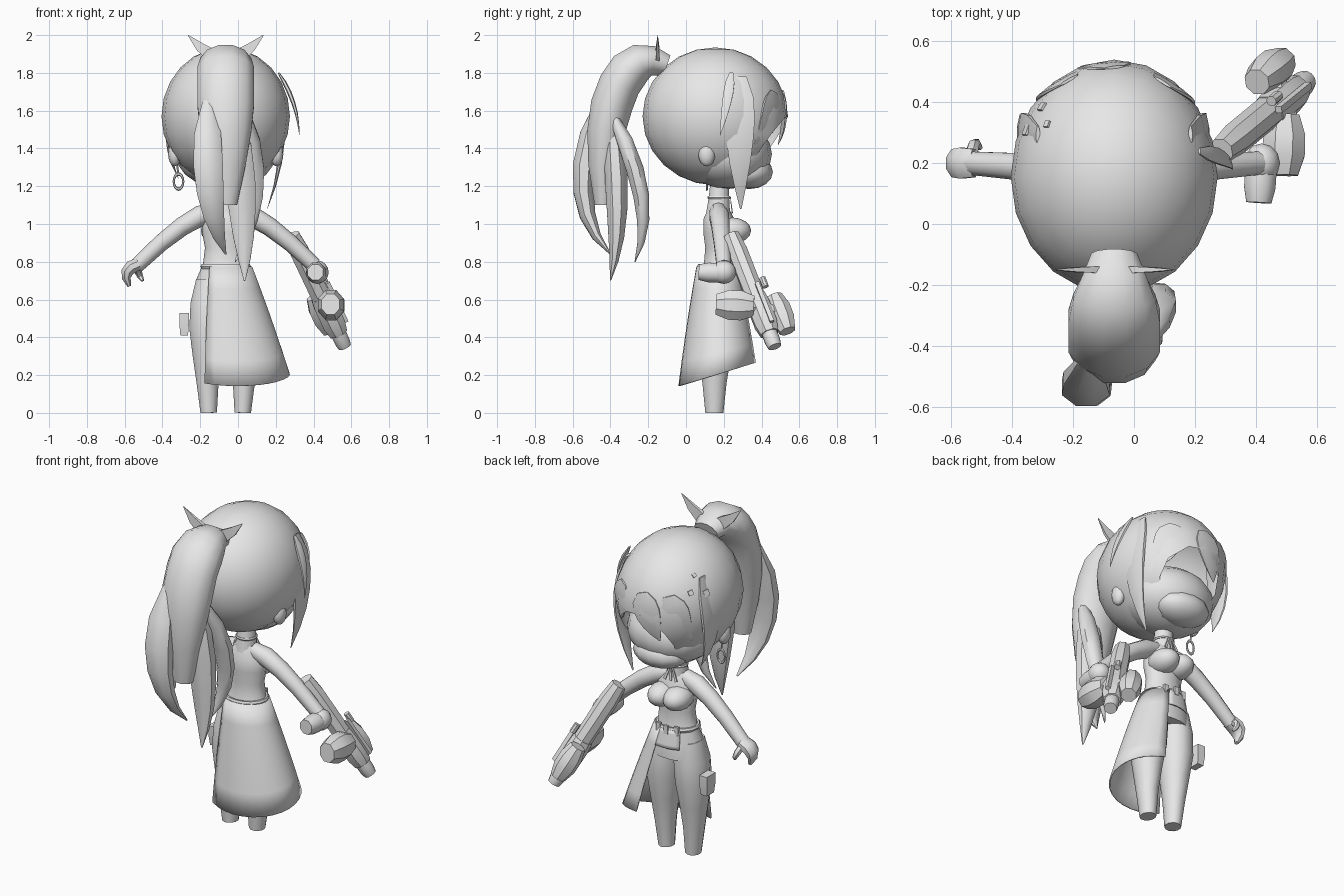
import bpy, bmesh, math
from mathutils import Vector, Matrix

cube = bpy.data.objects.get("Cube")
if cube:
    bpy.data.objects.remove(cube, do_unlink=True)

COLOUR = (.8, .8, .8, 1)
grey = bpy.data.materials.new("plain_grey")
grey.use_nodes = True
grey.diffuse_color = COLOUR
grey.node_tree.nodes["Principled BSDF"].inputs["Base Color"].default_value = COLOUR

# Parts are laid out about the figure's own centre line, which sits off x = 0
CENTRE = Vector((-.065, 0, 0))
HEAD = Vector((0, .155, 1.57))
HEAD_SIZE = Vector((.34, .385, .365))
SIDEWAYS, FORWARD, UPWARD = Vector((1, 0, 0)), Vector((0, 1, 0)), Vector((0, 0, 1))
SIDES = {"left": 1, "right": -1}

# Cross-section sizes from one end of a part to the other
EVEN = [1, 1]
ROUNDED = [.7, 1, 1, .7]
LEAF = [.4, .9, 1, .9, .7, .4, .05]
TAIL = [.5, .7, .9, 1, 1, 1, .9, .7, .4]


def smooth(obj, angle):
    bpy.ops.object.select_all(action='DESELECT')
    obj.select_set(True)
    bpy.context.view_layer.objects.active = obj
    bpy.ops.object.shade_smooth_by_angle(angle=math.radians(angle))


def finish(name, bm, angle=50):
    bmesh.ops.translate(bm, verts=bm.verts, vec=CENTRE)
    bmesh.ops.recalc_face_normals(bm, faces=bm.faces)
    mesh = bpy.data.meshes.new(name)
    bm.to_mesh(mesh)
    bm.free()
    mesh.materials.append(grey)
    obj = bpy.data.objects.new(name, mesh)
    bpy.context.collection.objects.link(obj)
    smooth(obj, angle)
    return obj


def bezier(points, t):
    points = [Vector(p) for p in points]
    while len(points) > 1:
        points = [a.lerp(b, t) for a, b in zip(points, points[1:])]
    return points[0]


def sweep(name, path, profile, width, depth=None, sides=8, up=FORWARD, angle=50):
    """Sweep an ellipse along a Bezier path; depth is measured along up."""
    bm = bmesh.new()
    depth = depth or width
    last = len(profile) - 1
    spine = [bezier(path, i / last) for i in range(last + 1)]
    rings = []
    for i, size in enumerate(profile):
        tangent = (spine[min(i + 1, last)] - spine[max(i - 1, 0)]).normalized()
        u = (up - tangent * up.dot(tangent)).normalized() * depth * size
        v = tangent.cross(u).normalized() * width * size
        turns = [math.tau * (k + .5) / sides for k in range(sides)]
        rings.append([bm.verts.new(spine[i] + u * math.cos(a) + v * math.sin(a)) for a in turns])
    for low, high in zip(rings, rings[1:]):
        for k in range(sides):
            n = (k + 1) % sides
            bm.faces.new((low[k], low[n], high[n], high[k]))
    bm.faces.new(rings[0])
    bm.faces.new(rings[-1])
    return finish(name, bm, angle)


def sphere(centre, size, segments, rings):
    bm = bmesh.new()
    matrix = Matrix.Translation(centre) @ Matrix.Diagonal((*size, 1))
    bmesh.ops.create_uvsphere(bm, u_segments=segments, v_segments=rings, radius=1, matrix=matrix)
    return bm


def ball(name, centre, size, segments=12, rings=8):
    finish(name, sphere(centre, size, segments, rings))


def hoop(name, centre, radius, thickness, scale=(1, 1, 1), tilt=0):
    bpy.ops.mesh.primitive_torus_add(location=CENTRE + Vector(centre), rotation=(tilt, 0, 0),
                                     major_radius=radius, minor_radius=thickness,
                                     major_segments=16, minor_segments=6)
    obj = bpy.context.object
    obj.name = name
    obj.scale = scale
    obj.data.materials.append(grey)
    smooth(obj, 50)


# Hair cap, sliced open in front of the face
bm = sphere(HEAD, HEAD_SIZE, 20, 12)
bmesh.ops.bisect_plane(bm, geom=bm.verts[:] + bm.edges[:] + bm.faces[:], clear_outer=True,
                       plane_co=(0, .3, 1.22), plane_no=(.1, .8, -.55))
finish("hair_cap", bm)

# Face and jaw
ball("face", (0, .22, 1.37), (.265, .235, .185), 16, 10)
ball("jaw", (0, .335, 1.275), (.17, .125, .09))


def on_hair(x, z):
    """Point on the front of the hair cap."""
    rest = 1 - (x / HEAD_SIZE.x) ** 2 - ((z - HEAD.z) / HEAD_SIZE.z) ** 2
    return Vector((x, HEAD.y + HEAD_SIZE.y * math.sqrt(rest), z))


# Fringe points lying close against the cap
for label, root, tip in (("right", -.15, -.24), ("middle", 0, -.1), ("left", .16, .25)):
    path = [on_hair(root, 1.7), on_hair((root + tip) / 2, 1.55), on_hair(tip, 1.42)]
    sweep(label + "_fringe", path, LEAF, .09, .012, up=(path[1] - HEAD).normalized())

# Parts that match on both sides: ears, side locks, bow, bust, arms and legs
for side, s in SIDES.items():
    ball(side + "_ear", (s * .27, .11, 1.37), (.035, .045, .065))
    tip = Vector((.22, .29, 1.08)) if s > 0 else Vector((.25, .3, 1.24))
    tip.x *= s
    sweep(side + "_side_lock", [(s * .25, .29, 1.78), (s * .36, .28, 1.45), tip], LEAF, .018, .085)
    sweep(side + "_bow_point", [(s * .02, -.15, 1.87), (s * .1, -.15, 1.89), (s * .2, -.15, 2)],
          [.7, 1, .7, .05], .05, .015, sides=4, angle=20)
    ball(side + "_bust", (s * .052, .24, .965), (.08, .105, .07))
    sweep(side + "_arm", [(s * .05, .17, 1.07), (s * .2, .18, 1.05), (s * .47, .2, .78)],
          [.9, 1.1, 1, .9, .8], .05, sides=10)
    sweep(side + "_leg", [(s * .09, .15, 0), (s * .11, .15, .4), (s * .08, .17, .7)],
          [.45, .6, .8, 1, 1, .8], .1, .11, sides=12)

# Loose tuft standing off the left of the hair
sweep("loose_tuft", [(.28, .24, 1.8), (.38, .22, 1.65), (.39, .18, 1.47)], LEAF, .012, .03, sides=6)

# Diamond ornaments lying on the hair
for label, x, y, size in (("front", -.7, .6, .02), ("side", -.85, .4, .025), ("small", -.65, .45, .015)):
    out = Vector((x, y, math.sqrt(1 - x * x - y * y)))
    spot = HEAD + out * HEAD_SIZE
    lift = Vector(o / r for o, r in zip(out, HEAD_SIZE)).normalized() * .004
    sweep(label + "_hair_diamond", [spot - lift, spot + lift], EVEN, size, sides=4, angle=20)

# Ponytail arching back, then hanging strands
sweep("ponytail", [(0, -.1, 1.84), (0, -.3, 1.95), (0, -.46, 1.7), (0, -.44, 1.1)],
      TAIL, .115, .155, sides=12, up=SIDEWAYS)
sweep("back_strand", [(-.09, -.45, 1.65), (-.12, -.66, 1.1), (0, -.4, .84)], LEAF, .085, .065)
sweep("middle_strand", [(.05, -.4, 1.6), (.1, -.33, 1), (.1, -.4, .7)], LEAF, .085, .065)
sweep("front_strand", [(.1, -.4, 1.6), (.22, -.14, 1.1), (.05, -.27, .8)], LEAF, .06, .05)

# Earring
hoop("earring", (-.25, .11, 1.225), .025, .006, (1, 1.6, 1), math.pi / 2)
sweep("earring_hook", [(-.25, .11, 1.26), (-.26, .11, 1.33)], EVEN, .005, sides=6)

# Neck, choker and ribbon tails
sweep("neck", [(0, .17, 1.05), (0, .18, 1.25)], [1.2, 1, .9], .055, sides=12)
hoop("choker", (0, .175, 1.14), .055, .008)
for i in range(3):
    x = .04 * (i - 1)
    sweep(f"choker_ribbon_{i}", [(x / 5, .235, 1.14), (x, .245, 1.06)], [.5, 1], .012, .004,
          sides=4, angle=20)

# Torso, belt and buckles
sweep("torso", [(0, .17, .6), (0, .18, .9), (0, .17, 1.1)],
      [1.7, 1.6, 1.2, 1.1, 1.25, 1.2, .7], .1, .068, sides=14)
hoop("belt", (0, .172, .775), .122, .012, (1, .84, 1.2))
for i in range(3):
    x = .06 * (i - 1)
    y = .285 - abs(x) / 4
    sweep(f"belt_buckle_{i}", [(x, y, .75), (x, y, .8)], EVEN, .02, .01, sides=4, angle=20)


# Open skirt: rings of a flaring ellipse whose hem rises towards the front
def skirt_sheet(name, start, end, length, steps, levels=5):
    bm = bmesh.new()
    rows = []
    for j in range(levels + 1):
        t = length * j / levels
        flare = t + .15 * t * (1 - t)
        row = []
        for i in range(steps + 1):
            a = math.radians(start + (end - start) * i / steps)
            x = .06 * t + .14 * (1 + flare) * math.cos(a)
            y = .17 + (.115 + .095 * flare) * math.sin(a)
            hem = .155 + .3 * y
            row.append(bm.verts.new((x, y, .775 + (hem - .775) * t)))
        rows.append(row)
    for high, low in zip(rows, rows[1:]):
        for i in range(steps):
            bm.faces.new((high[i], low[i], low[i + 1], high[i + 1]))
    finish(name, bm).modifiers.new("thickness", 'SOLIDIFY').thickness = .008


skirt_sheet("skirt", -128, 72, 1, 16)
skirt_sheet("front_panel", 72, 125, .2, 5)

# Thigh pouch
sweep("thigh_pouch", [(-.22, .2, .41), (-.22, .2, .53)], [.8, 1, 1], .036, .06, sides=4, angle=20)

# Open right hand with thumb, and left fist closed on a grip
sweep("right_hand", [(-.46, .2, .79), (-.56, .2, .76), (-.51, .2, .67)],
      [1, 1.1, 1, .7, .3], .035, .05)
sweep("right_thumb", [(-.47, .23, .77), (-.46, .29, .73), (-.44, .25, .7)], [1, .9, .7, .4], .022, sides=6)
ball("left_fist", (.485, .2, .745), (.06, .065, .062))
sweep("hand_grip", [(.475, .07, .745), (.485, .22, .74)], [.8, 1, 1, .9], .056, up=UPWARD)

# Blaster parts strung along one slanted line
BUTT, MUZZLE = Vector((.35, .24, .94)), Vector((.63, .47, .35))


def barrel(name, start, end, profile, radius, sides=8, shift=(0, 0, 0)):
    path = [BUTT.lerp(MUZZLE, t) + Vector(shift) for t in (start, end)]
    sweep(name, path, profile, radius, sides=sides, angle=35)


barrel("blaster_body", 0, .6, [.8, 1, 1, 1, 1], .055)
barrel("blaster_sleeve", .55, .88, [.9, 1, 1, 1, .8], .065)
barrel("blaster_muzzle", .86, 1, [1, 1, 1, .85], .042, 12)
barrel("blaster_rail", .5, .85, EVEN, .016, 4, (.05, .02, .045))
barrel("blaster_sight", .45, .53, EVEN, .018, 8, (.04, .06, .04))
barrel("front_drum", .55, .86, ROUNDED, .065, 8, (-.035, .1, 0))

# Drum hung behind the barrel, with its mount
sweep("rear_drum", [(.555, .16, .575), (.56, .36, .565)], ROUNDED, .075, .085, up=UPWARD, angle=35)
sweep("drum_mount", [(.565, .34, .56), (.515, .5, .53)], EVEN, .04, sides=6, up=UPWARD)
